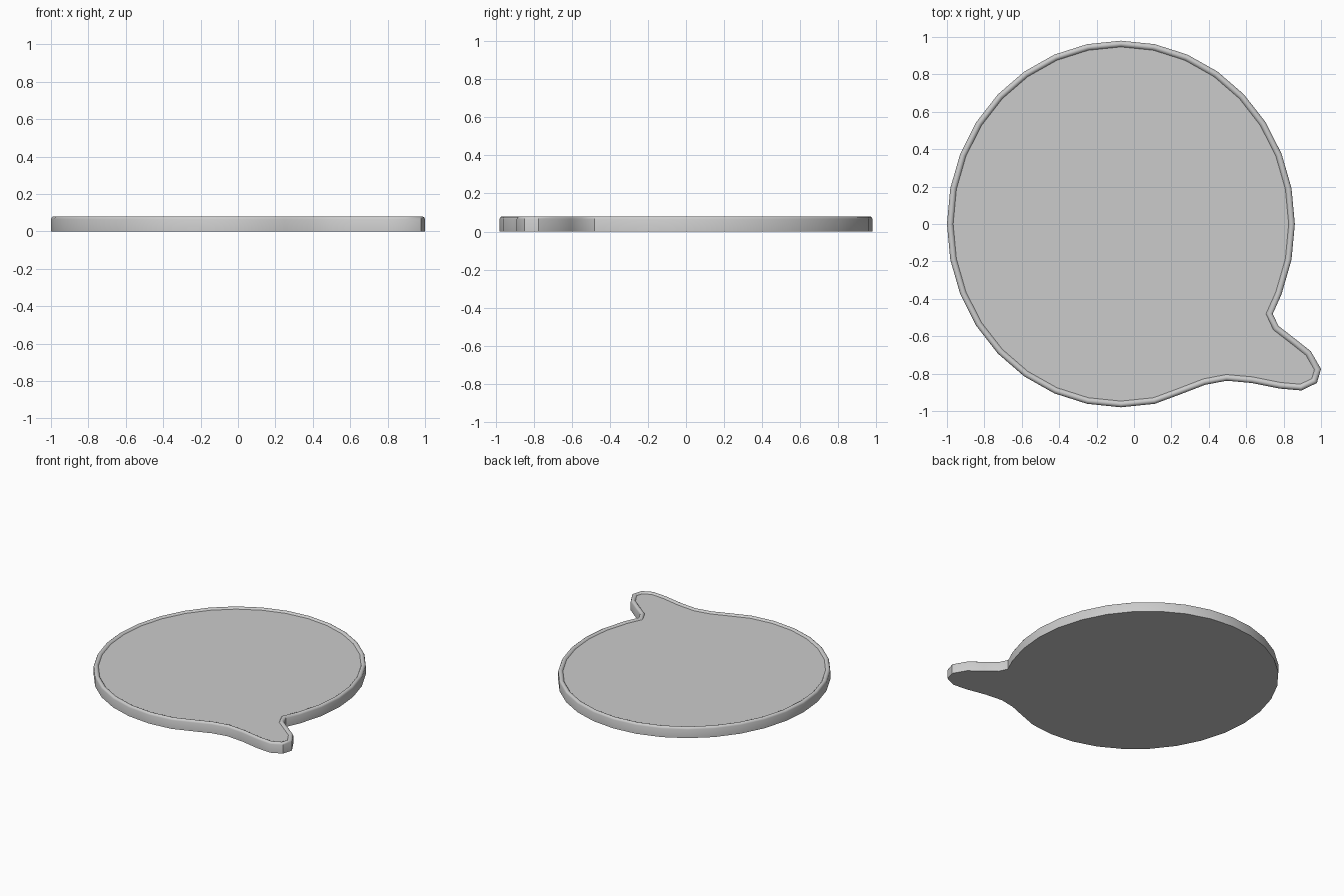
import bpy, bmesh
from math import sin, cos, pi
from mathutils import Vector

if "Cube" in bpy.data.objects:
    bpy.data.objects.remove(bpy.data.objects["Cube"])

# Outline, counter-clockwise: 32-sided ellipse arc, then the tail
outline = [Vector((-0.07 + 0.93 * cos(k * pi / 16), 0.98 * sin(k * pi / 16)))
           for k in range(-2, 26)]
tail = [(0.25, -0.91), (0.38, -0.86), (0.495, -0.838), (0.63, -0.85),
        (0.78, -0.88), (0.895, -0.89), (0.978, -0.85), (1.0, -0.775),
        (0.945, -0.68), (0.85, -0.605), (0.772, -0.545), (0.742, -0.48)]
outline += [Vector(p) for p in tail]

# Rim cross-section: (distance inward, height), ending at the recessed face
profile = [(0, 0), (0, 0.066), (0.004, 0.075), (0.012, 0.08), (0.02, 0.08),
           (0.027, 0.077), (0.033, 0.069)]


def inward(i):
    """Mitre direction giving an even offset at outline point i."""
    a, b, c = outline[i - 1], outline[i], outline[(i + 1) % len(outline)]
    n1 = Vector((a.y - b.y, b.x - a.x)).normalized()
    n2 = Vector((b.y - c.y, c.x - b.x)).normalized()
    return (n1 + n2) / (1 + n1.dot(n2))


# Speech bubble plate
bm = bmesh.new()
n = len(outline)
rings = []
for d, z in profile:
    rings.append([bm.verts.new((*(outline[i] + inward(i) * d), z)) for i in range(n)])
for lo, hi in zip(rings, rings[1:]):
    for i in range(n):
        j = (i + 1) % n
        bm.faces.new((lo[i], lo[j], hi[j], hi[i]))
bm.faces.new(rings[-1])
bm.faces.new(rings[0][::-1])
mesh = bpy.data.meshes.new("speech_bubble")
bm.to_mesh(mesh)
bm.free()
plate = bpy.data.objects.new("speech_bubble", mesh)
bpy.context.collection.objects.link(plate)
bpy.context.view_layer.objects.active = plate
plate.select_set(True)
bpy.ops.object.shade_smooth_by_angle(angle=0.65)
